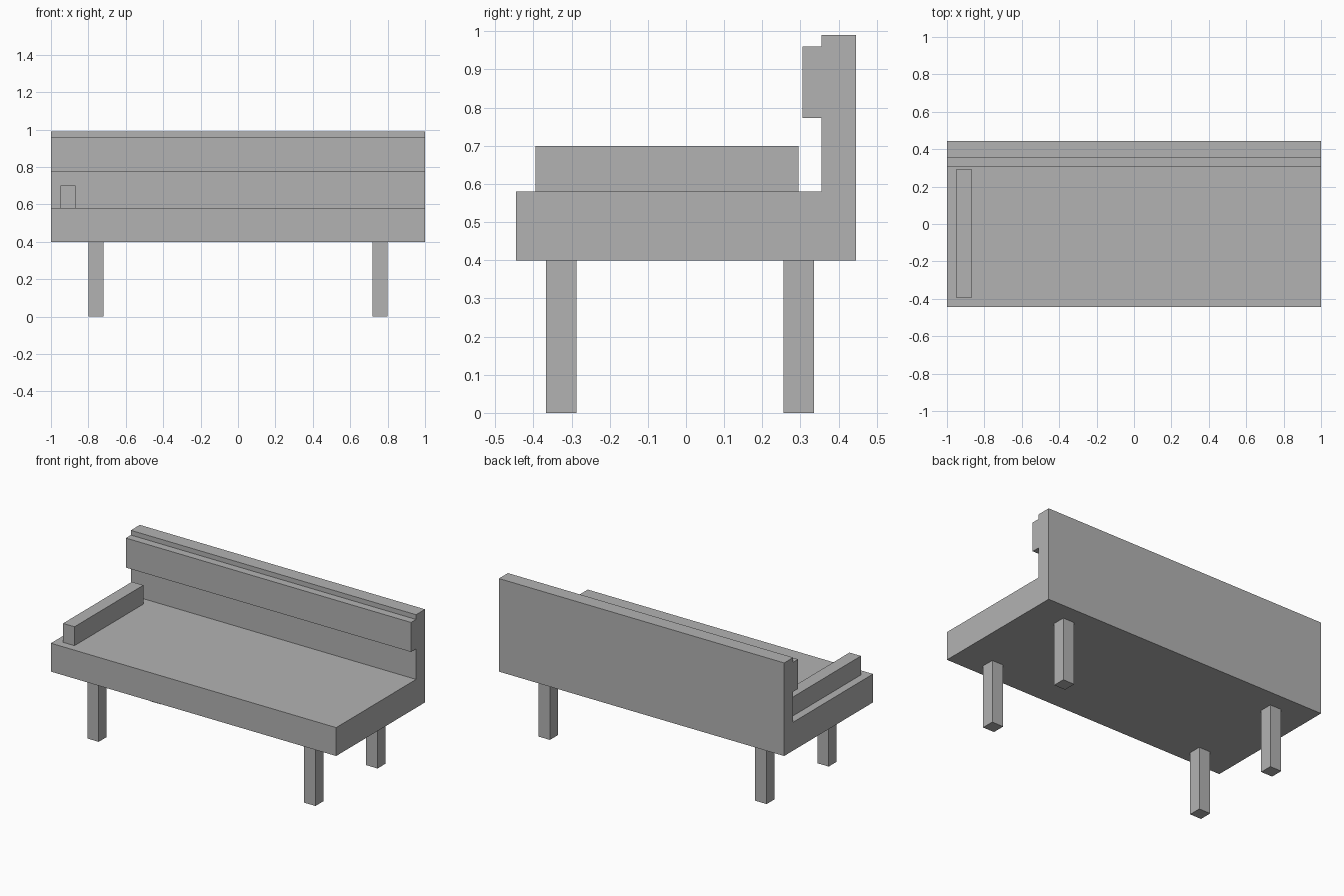
import bpy
import bmesh

cube = bpy.data.objects.get("Cube")
if cube:
    bpy.data.objects.remove(cube, do_unlink=True)

# Single flat colour
grey = bpy.data.materials.new("plain_grey")
grey.use_nodes = True
colour = (0.45, 0.45, 0.45, 1)
grey.diffuse_color = colour
grey.node_tree.nodes["Principled BSDF"].inputs["Base Color"].default_value = colour


def box(name, xs, ys, zs):
    """Add a box spanning the given x, y and z ranges."""
    spans = (xs, ys, zs)
    bm = bmesh.new()
    bmesh.ops.create_cube(bm, size=1)
    bmesh.ops.scale(bm, vec=[hi - lo for lo, hi in spans], verts=bm.verts)
    mesh = bpy.data.meshes.new(name)
    bm.to_mesh(mesh)
    bm.free()
    mesh.materials.append(grey)
    obj = bpy.data.objects.new(name, mesh)
    obj.location = [(lo + hi) / 2 for lo, hi in spans]
    bpy.context.collection.objects.link(obj)
    return obj


full_width = (-1, 1)
seat_top = 0.58
leg_top = 0.40
back_front = 0.355
back_rear = 0.445

# Seat slab, upright back and the padded rail on its front
box("seat", full_width, (-back_rear, back_rear), (leg_top, seat_top))
box("backrest", full_width, (back_front, back_rear), (seat_top, 0.99))
box("back_cushion", full_width, (0.305, back_front), (0.773, 0.96))

# Single armrest on the right-hand end
box("right_armrest", (-0.95, -0.87), (-0.395, 0.295), (seat_top, 0.70))

# Four square legs
leg = 0.08
for side, x in (("right", -0.80), ("left", 0.72)):
    for end, y in (("front", -0.367), ("back", 0.255)):
        box(f"{end}_{side}_leg", (x, x + leg), (y, y + leg), (0, leg_top))
